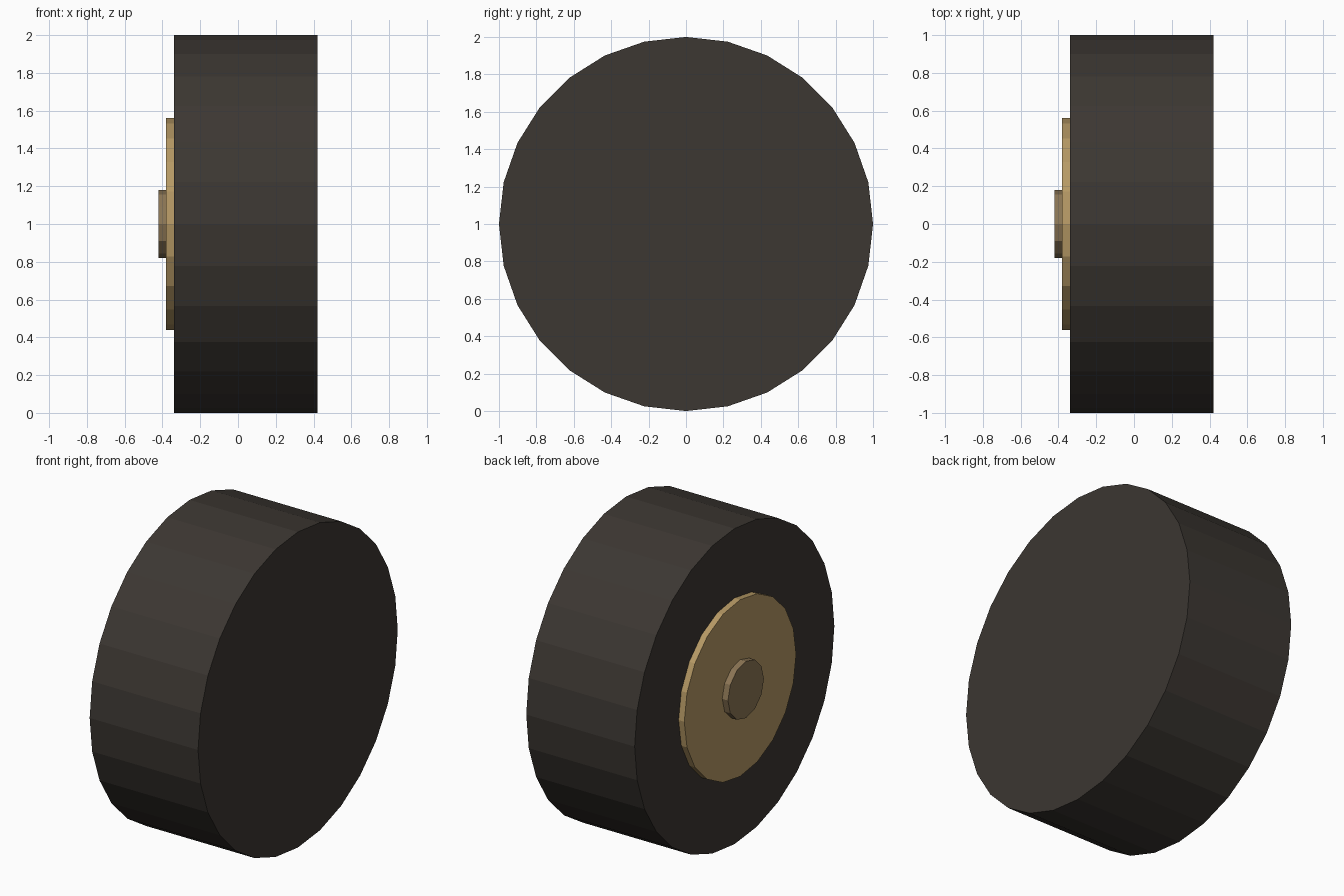
import bpy
from math import pi

if "Cube" in bpy.data.objects:
    bpy.data.objects.remove(bpy.data.objects["Cube"])


def material(name, color):
    mat = bpy.data.materials.new(name)
    mat.diffuse_color = (*color, 1.0)
    mat.use_nodes = True
    mat.node_tree.nodes["Principled BSDF"].inputs["Base Color"].default_value = mat.diffuse_color
    return mat


def disc(name, radius, x0, x1, sides, mat):
    """Flat-shaded cylinder along x, with a vertex at the top."""
    bpy.ops.mesh.primitive_cylinder_add(
        vertices=sides, radius=radius, depth=x1 - x0,
        location=((x0 + x1) / 2, 0, 1), rotation=(0, pi / 2, 0))
    obj = bpy.context.object
    obj.name = name
    obj.data.materials.append(mat)
    return obj


rubber = material("dark_rubber", (0.045, 0.038, 0.032))
brass = material("tan_metal", (0.47, 0.32, 0.13))
bronze = material("dull_bronze", (0.26, 0.18, 0.09))

# Solid tyre, then the raised hub plate and axle cap on its outer (-x) face
disc("tyre", 1.0, -0.34, 0.42, 28, rubber)
disc("hub_plate", 0.56, -0.38, -0.33, 20, brass)
disc("axle_cap", 0.18, -0.42, -0.37, 12, bronze)
